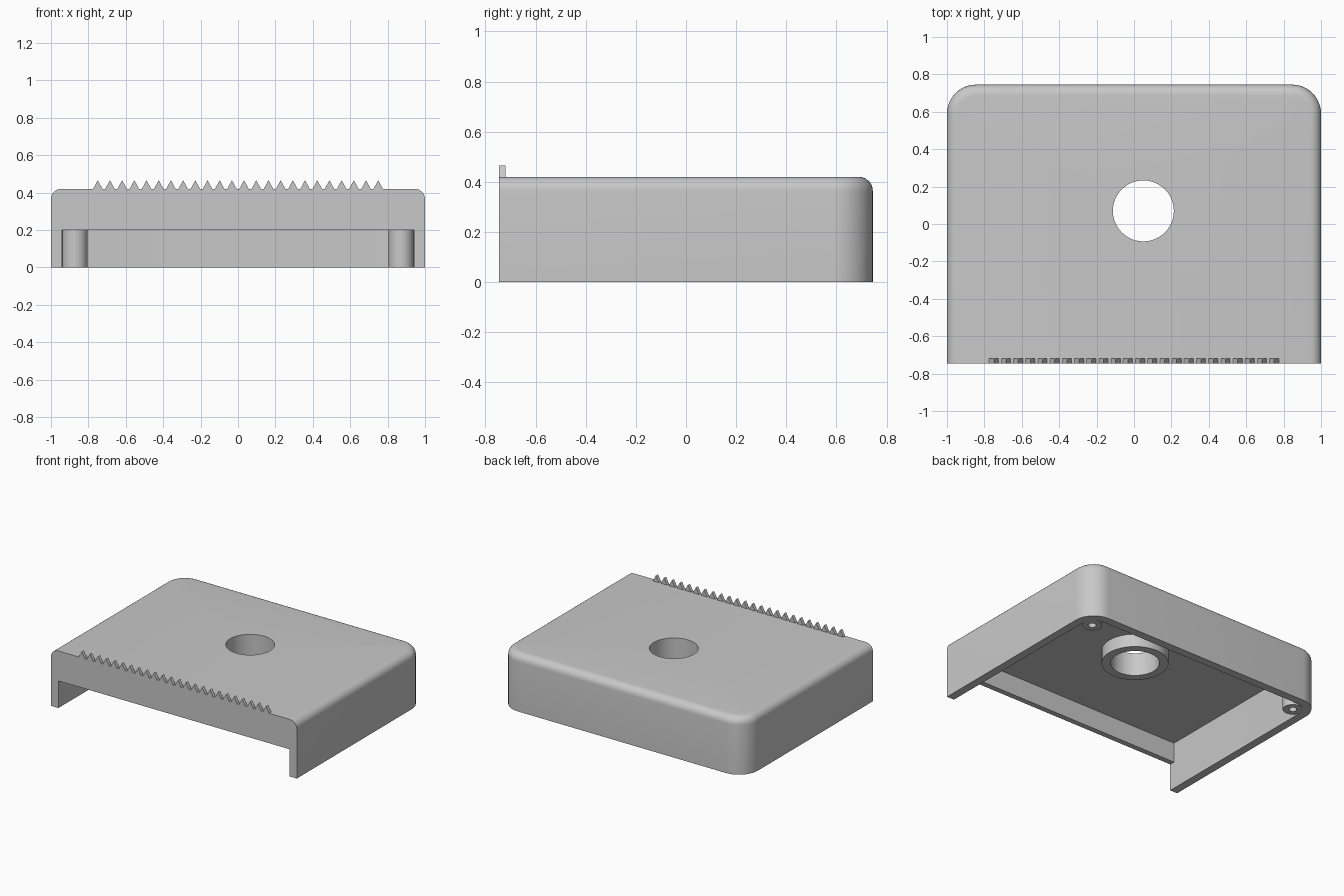
import bpy, bmesh, math
from mathutils import Matrix, Vector

if "Cube" in bpy.data.objects:
    bpy.data.objects.remove(bpy.data.objects["Cube"], do_unlink=True)

W, D = 1.0, 0.745          # half width, half depth
TOP, ROOF = 0.42, 0.345    # outer and inner height of the roof
HOLE = (0.05, 0.07)
HOLE_R = 0.163

grey = bpy.data.materials.new("plain grey")
grey.use_nodes = True
grey.diffuse_color = (0.58, 0.58, 0.58, 1)
grey.node_tree.nodes["Principled BSDF"].inputs["Base Color"].default_value = (0.58, 0.58, 0.58, 1)


def make(name, bm):
    bmesh.ops.recalc_face_normals(bm, faces=bm.faces)
    mesh = bpy.data.meshes.new(name)
    bm.to_mesh(mesh)
    bm.free()
    mesh.materials.append(grey)
    ob = bpy.data.objects.new(name, mesh)
    bpy.context.collection.objects.link(ob)
    return ob


def box(lo, hi, corner=0.0, fillet=0.0):
    """Box with rounded upright back corners and a rounded top rim on back and sides."""
    lo, hi = Vector(lo), Vector(hi)
    bm = bmesh.new()
    bmesh.ops.create_cube(bm, size=1, matrix=Matrix.Translation((lo + hi) / 2)
                          @ Matrix.Diagonal((*(hi - lo), 1)))

    def round_edges(test, size, steps):
        edges = [e for e in bm.edges if all(test(v.co) for v in e.verts)]
        bmesh.ops.bevel(bm, geom=edges, offset=size, segments=steps,
                        profile=0.5, affect='EDGES')

    if corner:
        edges = [e for e in bm.edges if all(v.co.y > hi.y - 1e-4 for v in e.verts)
                 and abs(e.verts[0].co.x - e.verts[1].co.x) < 1e-4]
        bmesh.ops.bevel(bm, geom=edges, offset=corner, segments=12,
                        profile=0.5, affect='EDGES')
    if fillet:
        front = lo.y + 1e-4
        edges = [e for e in bm.edges
                 if all(v.co.z > hi.z - 1e-4 for v in e.verts)
                 and not all(v.co.y < front for v in e.verts)]
        bmesh.ops.bevel(bm, geom=edges, offset=fillet, segments=6,
                        profile=0.5, affect='EDGES')
    return bm


def lathe(name, profile, centre, steps=48):
    """Spin a (radius, height) profile about an upright axis."""
    bm = bmesh.new()
    verts = [bm.verts.new((r, 0, z)) for r, z in profile]
    edges = [bm.edges.new(pair) for pair in zip(verts, verts[1:])]
    bmesh.ops.spin(bm, geom=verts + edges, cent=(0, 0, 0), axis=(0, 0, 1),
                   angle=math.tau, steps=steps)
    bmesh.ops.remove_doubles(bm, verts=bm.verts, dist=1e-5)
    bmesh.ops.translate(bm, verts=bm.verts, vec=(*centre, 0))
    return make(name, bm)


def cut(target, cutter):
    cutter.hide_render = True
    mod = target.modifiers.new("cut", 'BOOLEAN')
    mod.operation, mod.solver, mod.object = 'DIFFERENCE', 'EXACT', cutter
    bpy.context.view_layer.objects.active = target
    bpy.ops.object.modifier_apply(modifier=mod.name)
    bpy.data.objects.remove(cutter, do_unlink=True)


def smooth(ob):
    bpy.ops.object.select_all(action='DESELECT')
    ob.select_set(True)
    bpy.context.view_layer.objects.active = ob
    bpy.ops.object.shade_smooth_by_angle(angle=math.radians(35))


# Hollow cover, open underneath and below the front wall
cover = make("cover", box((-W, -D, 0), (W, D, TOP), corner=0.155, fillet=0.055))
cut(cover, make("cavity_cutter", box((-0.94, -0.705, -0.1), (0.94, 0.685, ROOF), corner=0.1)))
cut(cover, make("opening_cutter", box((-0.94, -1, -0.2), (0.94, -0.6, 0.2))))
cut(cover, lathe("hole_cutter", [(0, 0.2), (HOLE_R, 0.2), (HOLE_R, 0.6), (0, 0.6)], HOLE))
smooth(cover)

# Collar hanging below the round hole
smooth(lathe("hole_collar", [(HOLE_R, ROOF), (HOLE_R, 0.25), (0.223, 0.25), (0.223, ROOF)], HOLE))

# Screw posts in the back corners
for side, x in (("left", 0.872), ("right", -0.872)):
    smooth(lathe(side + "_screw_post",
                 [(0.067, ROOF), (0.067, 0), (0.027, 0), (0.027, 0.25), (0, 0.25)],
                 (x, 0.605), steps=32))

# Row of pointed teeth along the top front edge
bm = bmesh.new()
count, pitch = 24, 0.0652
for i in range(count):
    x = (i - (count - 1) / 2) * pitch
    ends = [[bm.verts.new((x + dx, y, z)) for dx, z in
             ((-0.025, TOP), (0.025, TOP), (0, 0.466))] for y in (-D, -0.72)]
    for tri in ends:
        bm.faces.new(tri)
    for a in range(3):
        b = (a + 1) % 3
        bm.faces.new((ends[0][a], ends[0][b], ends[1][b], ends[1][a]))
make("front_teeth", bm)
